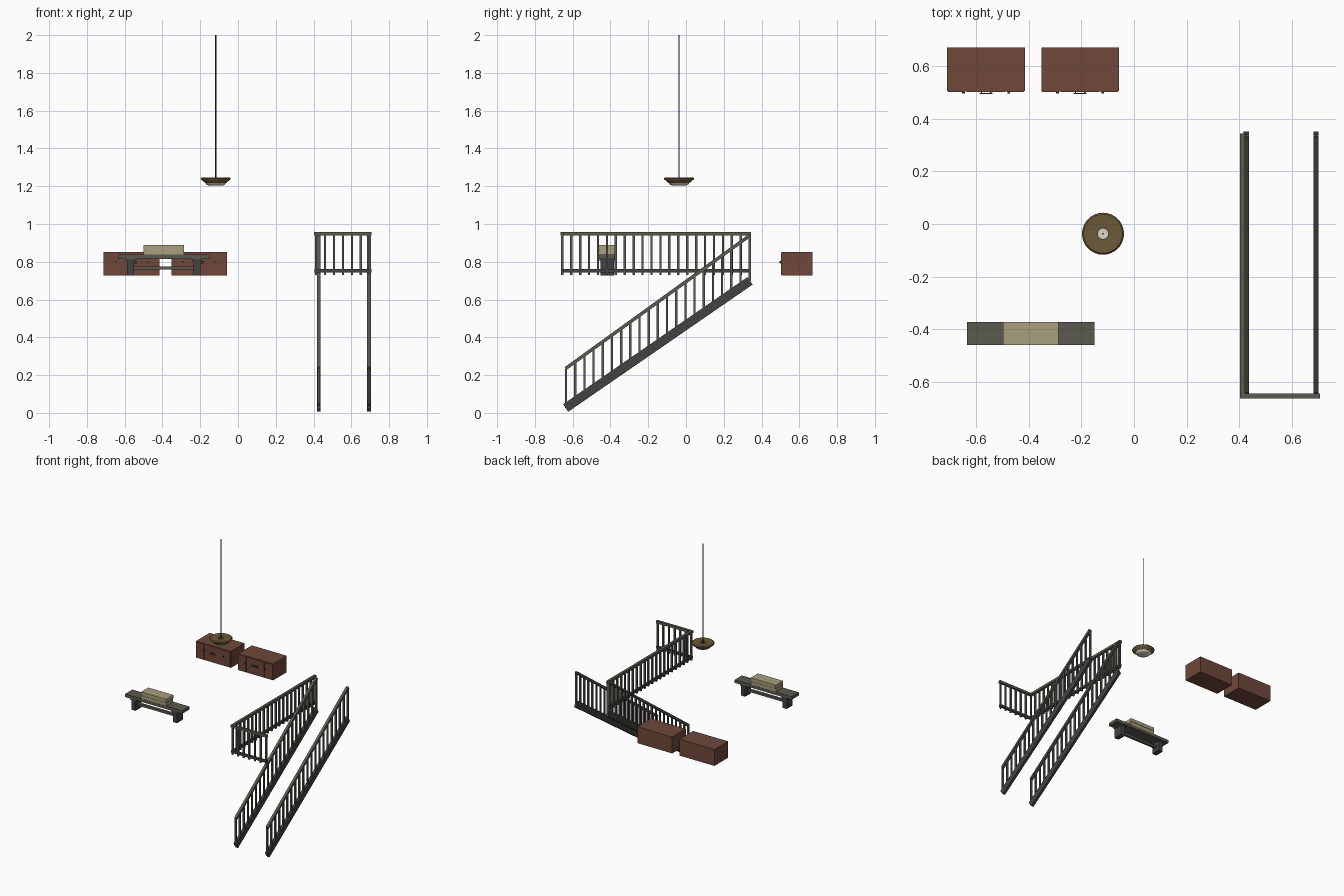
import bpy, math
from mathutils import Matrix, Vector

if "Cube" in bpy.data.objects:
    bpy.data.objects.remove(bpy.data.objects["Cube"])


def mat(name, r, g, b):
    m = bpy.data.materials.new(name)
    m.diffuse_color = (r, g, b, 1)
    m.use_nodes = True
    m.node_tree.nodes["Principled BSDF"].inputs["Base Color"].default_value = m.diffuse_color
    return m


IRON = mat("grey_wood", 0.105, 0.10, 0.08)
DARK = mat("dark_wood", 0.055, 0.055, 0.05)
RED = mat("red_wood", 0.16, 0.065, 0.043)
KNOB = mat("dark_metal", 0.06, 0.035, 0.025)
CLOTH = mat("cloth", 0.40, 0.35, 0.21)
BRASS = mat("brass", 0.15, 0.10, 0.04)
GLASS = mat("glass", 0.70, 0.68, 0.58)

CUBE = [(x, y, z) for x in (-.5, .5) for y in (-.5, .5) for z in (-.5, .5)]
QUADS = [(0, 1, 3, 2), (4, 6, 7, 5), (0, 4, 5, 1), (2, 3, 7, 6), (0, 2, 6, 4), (1, 5, 7, 3)]


def blocks(name, items, material):
    """One object from (centre, size, tilt about x) blocks."""
    verts, faces = [], []
    for c, s, tilt in items:
        rot = Matrix.Rotation(tilt, 3, 'X')
        n = len(verts)
        for v in CUBE:
            verts.append(Vector(c) + rot @ Vector([a * b for a, b in zip(v, s)]))
        faces += [tuple(n + i for i in q) for q in QUADS]
    me = bpy.data.meshes.new(name)
    me.from_pydata(verts, [], faces)
    me.materials.append(material)
    ob = bpy.data.objects.new(name, me)
    bpy.context.collection.objects.link(ob)
    return ob


def span(x0, x1, y0, y1, z0, z1):
    return (((x0 + x1) / 2, (y0 + y1) / 2, (z0 + z1) / 2), (x1 - x0, y1 - y0, z1 - z0), 0)


def lathe(name, profile, centre, material, n=32):
    """Closed ring profile of (radius, z) turned around the vertical axis."""
    k = len(profile)
    verts = [(centre[0] + r * math.cos(2 * math.pi * i / n),
              centre[1] + r * math.sin(2 * math.pi * i / n), z)
             for i in range(n) for r, z in profile]
    faces = [(i * k + j, (i + 1) % n * k + j, (i + 1) % n * k + (j + 1) % k, i * k + (j + 1) % k)
             for i in range(n) for j in range(k)]
    me = bpy.data.meshes.new(name)
    me.from_pydata(verts, [], faces)
    me.materials.append(material)
    ob = bpy.data.objects.new(name, me)
    bpy.context.collection.objects.link(ob)
    bpy.context.view_layer.objects.active = ob
    ob.select_set(True)
    bpy.ops.object.mode_set(mode='EDIT')
    bpy.ops.mesh.select_all(action='SELECT')
    bpy.ops.mesh.remove_doubles(threshold=1e-5)
    bpy.ops.mesh.normals_make_consistent(inside=False)
    bpy.ops.object.mode_set(mode='OBJECT')
    bpy.ops.object.shade_smooth_by_angle(angle=math.radians(30))
    ob.select_set(False)


# Sloping stair railings
def sloped(name, x, z0, z1, width, thick, material):
    y0, y1 = -0.637, 0.339
    ang = math.atan2(z1 - z0, y1 - y0)
    length = math.hypot(y1 - y0, z1 - z0)
    blocks(name, [((x, (y0 + y1) / 2, (z0 + z1) / 2), (width, length, thick), ang)], material)


for side, x in (("left", 0.427), ("right", 0.693)):
    sloped(side + "_stringer", x, 0.026, 0.699, 0.02, 0.048, DARK)
    sloped(side + "_stair_handrail", x, 0.235, 0.94, 0.02, 0.018, IRON)
    bars = []
    for i in range(21):
        t = i / 20
        y = -0.635 + t * 0.972
        bars.append(span(x - .006, x + .006, y - .006, y + .006,
                         0.026 + t * 0.673, 0.235 + t * 0.705))
    blocks(side + "_stair_balusters", bars, IRON)

# Landing railing: long side and short front
RX, RY = 0.413, -0.655
blocks("landing_handrail", [span(RX - .01, RX + .01, RY - .009, 0.345, .938, .957),
                            span(RX + .01, 0.708, RY - .009, RY + .009, .938, .957)], IRON)
blocks("landing_bottom_rail", [span(RX - .008, RX + .008, RY - .008, 0.345, .744, .762),
                               span(RX + .008, 0.706, RY - .008, RY + .008, .744, .762)], DARK)
posts = [(RX, RY + i * 0.992 / 21) for i in range(22)] + [(RX + i * 0.0475, RY) for i in range(1, 7)]
blocks("landing_balusters", [span(x - .006, x + .006, y - .006, y + .006, .73, .94)
                             for x, y in posts], IRON)

# Bench with folded cloth on top
BX, BY = -0.393, -0.417
blocks("bench_top", [span(BX - .242, BX + .242, BY - .044, BY + .044, .815, .838)], IRON)
legs = []
for s in (-1, 1):
    x = BX + s * 0.176
    legs.append(span(x - .018, x + .018, BY - .036, BY + .036, .728, .805))
    legs.append(span(x - .024, x + .024, BY - .041, BY + .041, .804, .816))
blocks("bench_legs", legs, DARK)
blocks("bench_stretcher", [span(BX - .176, BX + .176, BY - .01, BY + .01, .759, .776)], IRON)
blocks("folded_cloth", [span(BX - .106, BX + .106, BY - .043, BY + .043, .838, .862),
                        span(BX - .106, BX + .106, BY - .044, BY + .044, .864, .89),
                        span(BX - .103, BX + .103, BY - .041, BY + .041, .86, .866)], CLOTH)

# Two wall cabinets with doors, drawer, knobs and pull
for n, cx in (("left", -0.563), ("right", -0.205)):
    blocks(n + "_cabinet", [span(cx - .148, cx + .148, .507, .671, .727, .853)], RED)
    blocks(n + "_cabinet_fronts", [span(cx + a, cx + b, .503, .508, .731, .849)
                                   for a, b in ((-.145, -.078), (-.074, .074), (.078, .145))], RED)
    blocks(n + "_cabinet_handles",
           [span(cx - .025, cx + .025, .494, .499, .792, .803),
            span(cx - .02, cx - .015, .498, .504, .794, .801),
            span(cx + .015, cx + .02, .498, .504, .794, .801)] +
           [span(cx + s * .086 - .005, cx + s * .086 + .005, .497, .504, .793, .803)
            for s in (-1, 1)], KNOB)

# Hanging lamp
L = (-0.118, -0.037)
lathe("lamp_rod", [(0, 1.215), (.003, 1.215), (.003, 2.0), (0, 2.0)], L, KNOB, 12)
lathe("lamp_shade", [(.02, 1.245), (.074, 1.247), (.08, 1.241), (.078, 1.236), (.055, 1.217),
                     (.02, 1.217)], L, BRASS)
lathe("lamp_glass", [(0, 1.232), (.02, 1.232), (.02, 1.219), (.056, 1.219), (.05, 1.21),
                     (.038, 1.204), (0, 1.204)], L, GLASS)
